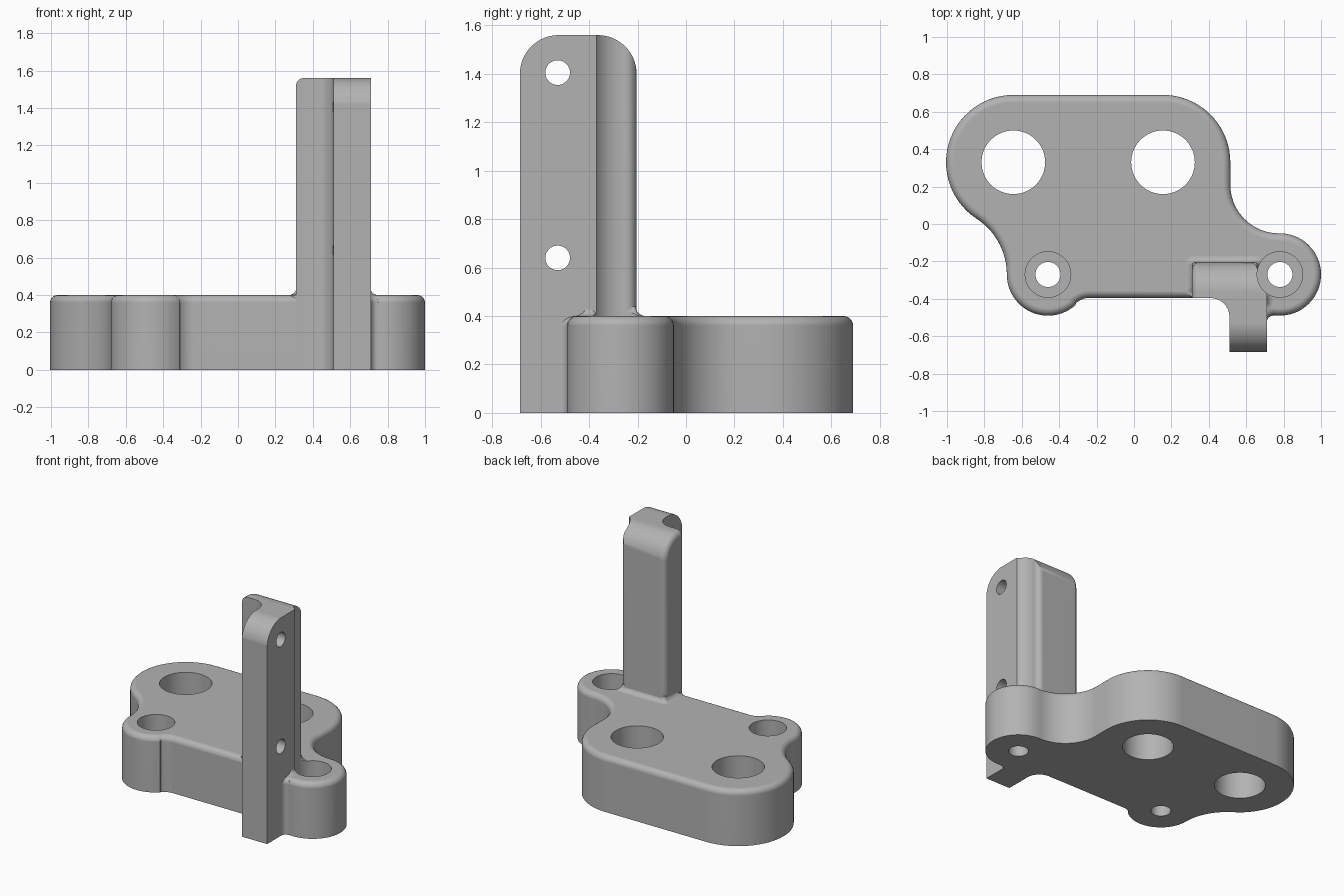
import bpy, bmesh, math

if "Cube" in bpy.data.objects:
    bpy.data.objects.remove(bpy.data.objects["Cube"], do_unlink=True)

grey = bpy.data.materials.new("plain grey")
grey.use_nodes = True
grey.diffuse_color = (0.45, 0.45, 0.45, 1)
grey.node_tree.nodes["Principled BSDF"].inputs["Base Color"].default_value = grey.diffuse_color

H = 0.4        # plate height
EDGE = 0.04    # edge and junction rounding
LOBES = [(-0.46, -0.27), (0.78, -0.27)]
BORES = [(-0.645, 0.33), (0.155, 0.33)]


def arc(cx, cy, r, a0, a1, n=16):
    steps = [math.radians(a0 + (a1 - a0) * i / n) for i in range(n + 1)]
    return [(cx + r * math.cos(a), cy + r * math.sin(a)) for a in steps]


def loft(name, rings, round_top=False):
    """Join equal loops of 3D points into a capped solid."""
    bm = bmesh.new()
    loops = [[bm.verts.new(p) for p in ring] for ring in rings]
    n = len(loops[0])
    for low, high in zip(loops, loops[1:]):
        for i in range(n):
            j = (i + 1) % n
            bm.faces.new((low[i], low[j], high[j], high[i]))
    bm.faces.new(loops[0][::-1])
    top = bm.faces.new(loops[-1])
    bmesh.ops.recalc_face_normals(bm, faces=bm.faces)
    if round_top:
        bmesh.ops.bevel(bm, geom=list(top.edges), offset=EDGE, segments=5,
                        profile=0.5, affect='EDGES', clamp_overlap=False)
    mesh = bpy.data.meshes.new(name)
    bm.to_mesh(mesh)
    bm.free()
    mesh.materials.append(grey)
    ob = bpy.data.objects.new(name, mesh)
    bpy.context.collection.objects.link(ob)
    return ob


def prism(name, pts, z0, z1, round_top=False):
    return loft(name, [[(x, y, z) for x, y in pts] for z in (z0, z1)], round_top)


def prism_x(name, pts, x0, x1, round_top=False):
    return loft(name, [[(x, y, z) for y, z in pts] for x in (x0, x1)], round_top)


def combine(target, other, operation):
    """Apply a boolean and discard the helper."""
    mod = target.modifiers.new("combine", 'BOOLEAN')
    mod.operation, mod.object, mod.solver = operation, other, 'EXACT'
    bpy.context.view_layer.objects.active = target
    bpy.ops.object.modifier_apply(modifier=mod.name)
    bpy.data.objects.remove(other, do_unlink=True)


def skirt(name, x0, x1, y0, y1):
    """Concave fillet where an upright wall meets the plate."""
    rings = []
    for i in range(7):
        t = math.radians(90 * i / 6)
        off, z = EDGE * (1 - math.sin(t)), H + EDGE * (1 - math.cos(t))
        r = 0.01 + off
        ring = []
        for k, (cx, cy) in enumerate([(x1, y1), (x0, y1), (x0, y0), (x1, y0)]):
            sx, sy = (1 if cx == x1 else -1), (1 if cy == y1 else -1)
            ring += arc(cx - sx * 0.01, cy - sy * 0.01, r, 90 * k, 90 * k + 90, 6)
        if not rings:
            rings.append([(x, y, H - 0.02) for x, y in ring])
        rings.append([(x, y, z) for x, y in ring])
    return loft(name, rings)


# Base plate with rounded lobes
outline = (
    arc(*BORES[1], 0.36, 90, 0, 20)
    + arc(0.775, 0.21, 0.26, 180, 270, 18)
    + arc(*LOBES[1], 0.22, 88, -97.8, 32)
    + arc(0.745, -0.525, 0.035, 82, 180, 8)
    + [(0.6, -0.53), (0.6, -0.395)]
    + arc(-0.238, -0.5, 0.105, 90, 134, 8)
    + arc(*LOBES[0], 0.22, -48, -180, 24)
    + arc(-1.036, -0.27, 0.356, 2, 56, 14)
    + arc(*BORES[0], 0.36, 237, 90, 28))
bracket = prism("mounting_bracket", outline, 0, H, True)

# Upright: L-shaped section trimmed by a round-topped side profile
section = ([(0.29, -0.396)] + arc(0.41, -0.496, 0.1, 90, 0, 10)
           + [(0.51, -0.685), (0.71, -0.685), (0.71, -0.36), (0.66, -0.27)]
           + arc(0.62, -0.245, 0.04, 0, 90, 6) + [(0.29, -0.205)])
upright = prism("upright", section, 0, 1.7)
side = ([(-0.686, -0.2)] + arc(-0.526, 1.4, 0.16, 180, 90)
        + arc(-0.364, 1.4, 0.16, 90, 0) + [(-0.204, -0.2)])
combine(upright, prism_x("side_profile", side, 0.8, 0.31, True), 'INTERSECT')
combine(bracket, upright, 'UNION')

# Fillets at the foot of the upright
combine(bracket, skirt("foot_fillet", 0.312, 0.657, -0.35, -0.207), 'UNION')
combine(bracket, skirt("lobe_fillet", 0.6, 0.708, -0.42, -0.38), 'UNION')

# Large bores, counterbored screw holes and side holes
for c in BORES:
    combine(bracket, prism("bore", arc(*c, 0.17, 0, 354, 59), -0.1, 0.6), 'DIFFERENCE')
for c in LOBES:
    combine(bracket, prism("counterbore", arc(*c, 0.122, 0, 352.5, 47), 0.2, 1.8), 'DIFFERENCE')
    combine(bracket, prism("screw_hole", arc(*c, 0.067, 0, 350, 35), -0.1, 0.3), 'DIFFERENCE')
for z in (0.64, 1.405):
    combine(bracket, prism_x("side_hole", arc(-0.53, z, 0.051, 0, 348, 29), 0.45, 0.8), 'DIFFERENCE')

# Smooth curved faces, keep hard edges crisp
bpy.ops.object.select_all(action='DESELECT')
bracket.select_set(True)
bpy.context.view_layer.objects.active = bracket
bpy.ops.object.shade_smooth_by_angle(angle=math.radians(30))
weighted = bracket.modifiers.new("flat_face_normals", 'WEIGHTED_NORMAL')
weighted.keep_sharp = True
